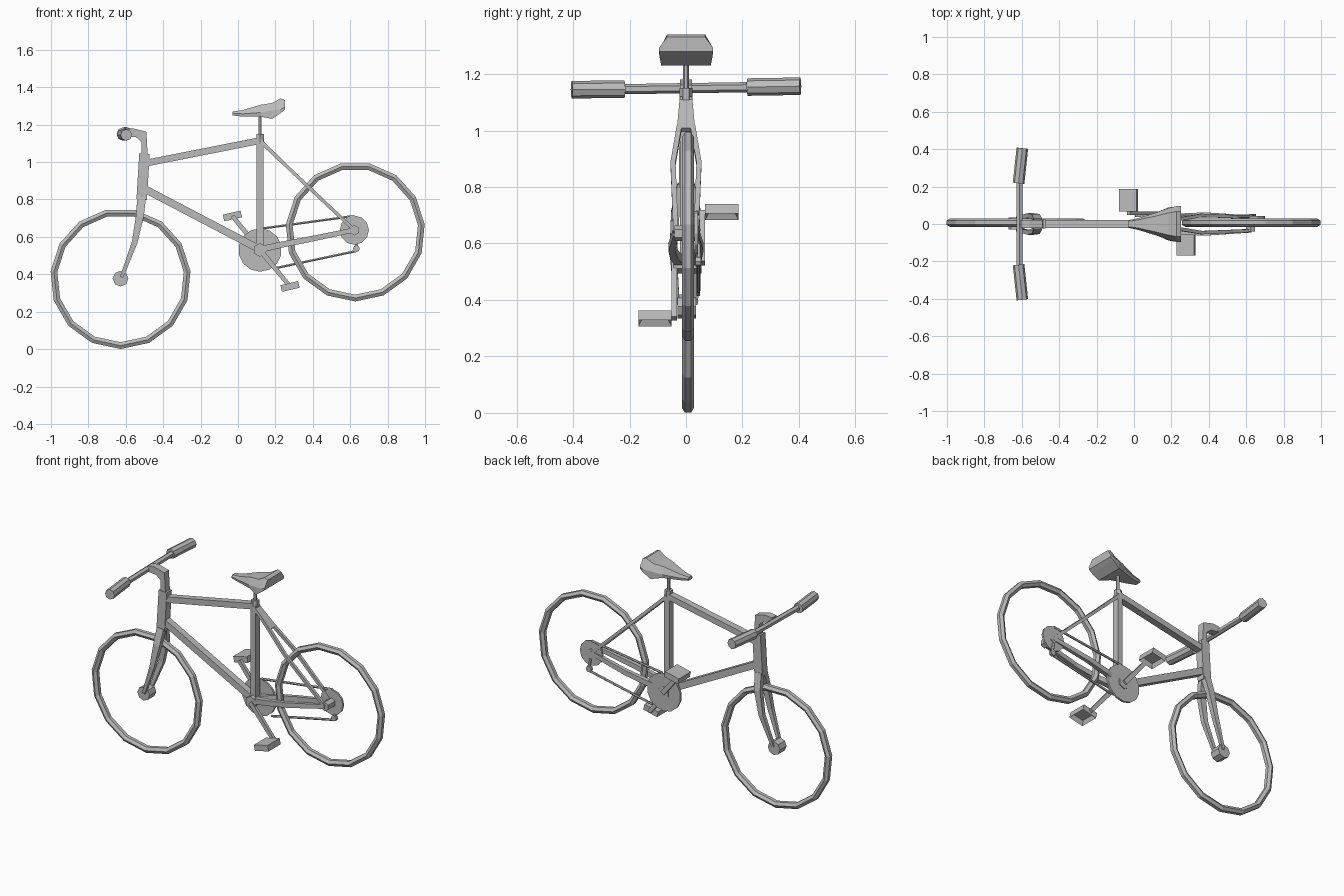
import bpy, bmesh
from math import sin, cos, pi, radians
from mathutils import Vector, Matrix

cube = bpy.data.objects.get("Cube")
if cube:
    bpy.data.objects.remove(cube)

GREY = (0.5, 0.5, 0.5, 1)
grey = bpy.data.materials.new("plain_grey")
grey.use_nodes = True
grey.diffuse_color = GREY
grey.node_tree.nodes["Principled BSDF"].inputs["Base Color"].default_value = GREY


def finish(name, bm):
    bmesh.ops.recalc_face_normals(bm, faces=bm.faces)
    mesh = bpy.data.meshes.new(name)
    bm.to_mesh(mesh)
    bm.free()
    mesh.materials.append(grey)
    obj = bpy.data.objects.new(name, mesh)
    bpy.context.collection.objects.link(obj)
    return obj


def loft(name, rings, closed=False):
    """Skin a list of point rings, capped at the ends or closed in a loop."""
    bm = bmesh.new()
    loops = [[bm.verts.new(p) for p in ring] for ring in rings]
    pairs = list(zip(loops, loops[1:]))
    if closed:
        pairs.append((loops[-1], loops[0]))
    else:
        bm.faces.new(loops[0])
        bm.faces.new(loops[-1])
    for a, b in pairs:
        for i in range(len(a)):
            j = (i + 1) % len(a)
            bm.faces.new((a[i], a[j], b[j], b[i]))
    return finish(name, bm)


def sweep(name, points, sections):
    """Sweep one 2D section per point along a path; the first axis leans to y."""
    pts = [Vector(p) for p in points]
    rings = []
    for i, p in enumerate(pts):
        t = (pts[min(i + 1, len(pts) - 1)] - pts[max(i - 1, 0)]).normalized()
        ref = Vector((0, 0, 1)) if abs(t.y) > 0.9 else Vector((0, 1, 0))
        u = (ref - t * ref.dot(t)).normalized()
        v = t.cross(u)
        rings.append([p + u * a + v * b for a, b in sections[i]])
    return loft(name, rings)


def tube(name, points, radius, sides=6):
    """Faceted round tube."""
    angles = [2 * pi * k / sides for k in range(sides)]
    return sweep(name, points, [[(radius * cos(a), radius * sin(a)) for a in angles]] * len(points))


def beam(name, points, sizes):
    """Box-section tube; sizes holds the half width and half height per point."""
    return sweep(name, points, [[(w, h), (-w, h), (-w, -h), (w, -h)] for w, h in sizes])


def disc(name, x, z, y0, y1, radius, sides):
    return tube(name, [(x, y0, z), (x, y1, z)], radius, sides)


def wheel(name, x, z, radius):
    """Fifteen-sided rim with a hexagonal section."""
    half_thick, half_wide, y = 0.018, 0.022, 0.007
    section = [(half_wide * cos(k * pi / 3), half_thick * sin(k * pi / 3) / sin(pi / 3))
               for k in range(6)]
    rings = []
    for i in range(15):
        a = -pi / 2 + 2 * pi * i / 15
        rings.append([(x + (radius - half_thick + r) * cos(a), y + w,
                       z + (radius - half_thick + r) * sin(a)) for w, r in section])
    return loft(name, rings, closed=True)


# Wheels and hubs
FRONT, REAR, CRANK = (-0.628, 0.377), (0.622, 0.636), (0.118, 0.53)
wheel("front_wheel", *FRONT, 0.376)
wheel("rear_wheel", REAR[0] + 0.005, 0.628, 0.373)
disc("front_hub", *FRONT, -0.03, 0.035, 0.042, 8)
disc("rear_hub", *REAR, -0.04, 0.045, 0.028, 6)
disc("rear_sprocket", *REAR, 0.03, 0.042, 0.078, 12)

# Main frame
beam("head_tube", [(-0.515, 0, 0.80), (-0.5, 0, 1.045)], [(0.025, 0.028)] * 2)
beam("top_tube", [(-0.5, 0, 0.993), (0.118, 0, 1.115)], [(0.021, 0.018)] * 2)
beam("down_tube", [(-0.51, 0, 0.862), (0.118, 0, 0.533)], [(0.021, 0.02)] * 2)
beam("seat_tube", [(0.118, 0, 0.535), (0.118, 0, 1.12)], [(0.021, 0.018)] * 2)
tube("seat_clamp", [(0.118, 0, 1.10), (0.118, 0, 1.15)], 0.023)
tube("seat_post", [(0.118, 0, 1.14), (0.118, 0, 1.27)], 0.01)
beam("seat_stay_yoke", [(0.12, 0, 1.112), (0.235, 0, 1.002)], [(0.022, 0.01), (0.032, 0.01)])
disc("bottom_bracket", *CRANK, -0.045, 0.055, 0.037, 6)

# Mirrored fork blades and rear stays
for side, s in (("left", 1), ("right", -1)):
    beam(f"fork_{side}", [(-0.515, s * 0.014, 0.81), (-0.525, s * 0.038, 0.71),
                          (-0.553, s * 0.045, 0.57), (-0.622, s * 0.032, 0.385)],
         [(0.016, 0.023), (0.015, 0.021), (0.013, 0.015), (0.009, 0.009)])
    beam(f"seat_stay_{side}", [(0.22, s * 0.023, 1.016), (0.36, s * 0.046, 0.883),
                               (0.622, s * 0.036, 0.636)], [(0.009, 0.009)] * 3)
    beam(f"chain_stay_{side}", [(0.118, s * 0.018, 0.533), (0.24, s * 0.042, 0.56),
                                (0.38, s * 0.05, 0.587), (0.622, s * 0.036, 0.637)],
         [(0.018, 0.017), (0.014, 0.016), (0.012, 0.015), (0.01, 0.013)])

# Stem, extruded from its side profile
stem = [(-0.605, 1.14), (-0.605, 1.175), (-0.56, 1.18), (-0.49, 1.162),
        (-0.483, 1.04), (-0.515, 1.04), (-0.516, 1.108), (-0.545, 1.133)]
loft("stem", [[(x, y, z) for x, z in stem] for y in (-0.022, 0.022)])

# Handlebar and grips
tube("handlebar", [(-0.612, -0.25, 1.146), (-0.612, 0.25, 1.154)], 0.018)
for side, s in (("left", 1), ("right", -1)):
    tube(f"grip_{side}", [(-0.617, s * 0.218, 1.15 + s * 0.004),
                          (-0.597, s * 0.405, 1.151 + s * 0.006)], 0.031, 8)

# Saddle: x, bottom z, middle z, top z, half width, bottom half width per station
stations = [(-0.03, 1.25, 1.262, 1.27, 0.02, 0.018),
            (0.025, 1.243, 1.258, 1.278, 0.032, 0.028),
            (0.12, 1.243, 1.265, 1.306, 0.062, 0.058),
            (0.183, 1.231, 1.277, 1.316, 0.084, 0.088),
            (0.228, 1.262, 1.282, 1.341, 0.096, 0.094),
            (0.25, 1.28, 1.292, 1.332, 0.096, 0.095)]
loft("saddle", [[(x, -b, low), (x, -w, mid), (x, -0.7 * w, top),
                 (x, 0.7 * w, top), (x, w, mid), (x, b, low)]
                for x, low, mid, top, w, b in stations])

# Drivetrain
disc("chainring", *CRANK, 0.038, 0.05, 0.116, 14)
tube("upper_chain", [(0.13, 0.044, 0.645), (0.62, 0.04, 0.712)], 0.007)
tube("lower_chain", [(0.2, 0.044, 0.433), (0.635, 0.044, 0.525)], 0.007)
tube("derailleur_arm", [(0.625, 0.044, 0.6), (0.637, 0.046, 0.535)], 0.009)
disc("derailleur_wheel", 0.633, 0.537, 0.034, 0.054, 0.018, 8)


def pedal(name, x, y, z):
    """Tilted block, hollow underneath."""
    bm = bmesh.new()
    bmesh.ops.create_cube(bm, size=1)
    bmesh.ops.scale(bm, vec=(0.097, 0.118, 0.036), verts=bm.verts)
    base = min(bm.faces, key=lambda f: f.calc_center_median().z)
    bmesh.ops.inset_region(bm, faces=[base], thickness=0.02)
    bmesh.ops.translate(bm, vec=(0, 0, 0.024), verts=base.verts)
    bmesh.ops.rotate(bm, verts=bm.verts, matrix=Matrix.Rotation(radians(-13), 3, "Y"))
    bmesh.ops.translate(bm, vec=(x, y, z), verts=bm.verts)
    finish(name, bm)


# Cranks and pedals on opposite sides
for side, x, y, z, arm in (("left", -0.03, 0.127, 0.712, 0.057),
                           ("right", 0.278, -0.11, 0.335, -0.042)):
    beam(f"crank_{side}", [(CRANK[0], arm, CRANK[1]), (x, arm, z)],
         [(0.01, 0.014), (0.01, 0.011)])
    pedal(f"pedal_{side}", x, y, z)
